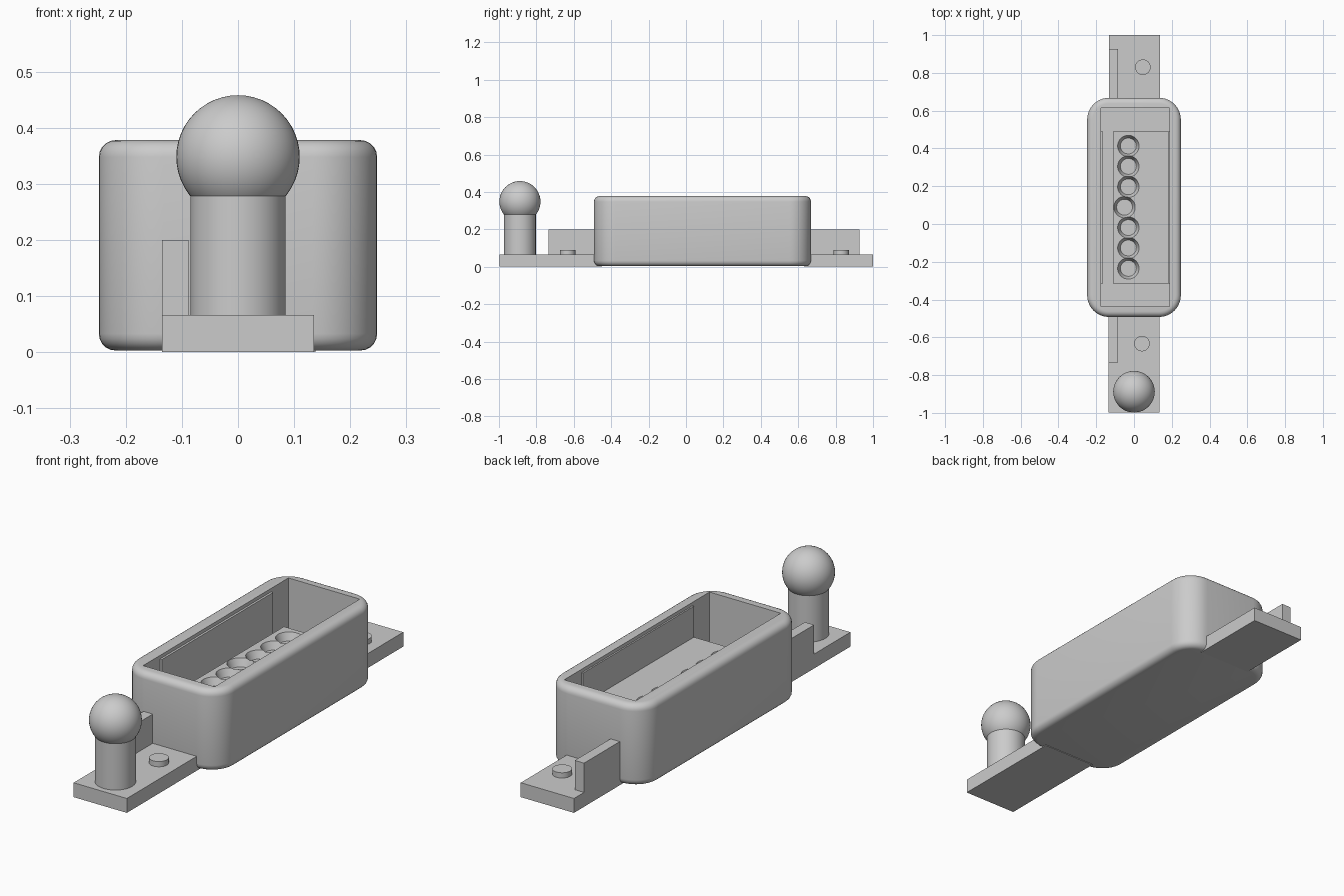
import bpy, bmesh
from mathutils import Matrix, Vector

cube = bpy.data.objects.get("Cube")
if cube:
    bpy.data.objects.remove(cube, do_unlink=True)

grey = bpy.data.materials.new("plain grey")
grey.use_nodes = True
grey.diffuse_color = (0.6, 0.6, 0.6, 1)
grey.node_tree.nodes["Principled BSDF"].inputs["Base Color"].default_value = (0.6, 0.6, 0.6, 1)


def finish(name, bm, smooth=False):
    mesh = bpy.data.meshes.new(name)
    bmesh.ops.recalc_face_normals(bm, faces=bm.faces)
    bm.to_mesh(mesh)
    bm.free()
    mesh.materials.append(grey)
    ob = bpy.data.objects.new(name, mesh)
    bpy.context.collection.objects.link(ob)
    if smooth:
        shade(ob)
    return ob


def shade(ob):
    bpy.ops.object.select_all(action="DESELECT")
    ob.select_set(True)
    bpy.context.view_layer.objects.active = ob
    bpy.ops.object.shade_smooth_by_angle(angle=0.6)


def box_mesh(x, y, z):
    """Box from (min, max) ranges."""
    bm = bmesh.new()
    size = Vector((x[1] - x[0], y[1] - y[0], z[1] - z[0]))
    mid = Vector((sum(x), sum(y), sum(z))) / 2
    bmesh.ops.create_cube(bm, size=1, matrix=Matrix.Translation(mid) @ Matrix.Diagonal(size).to_4x4())
    return bm


def box(name, x, y, z):
    return finish(name, box_mesh(x, y, z))


def cylinder(name, x, y, z, r_low, r_high):
    bm = bmesh.new()
    bmesh.ops.create_cone(bm, cap_ends=True, segments=48, radius1=r_low, radius2=r_high,
                          depth=z[1] - z[0], matrix=Matrix.Translation((x, y, sum(z) / 2)))
    return finish(name, bm, True)


def cut(target, cutter):
    mod = target.modifiers.new("cut", "BOOLEAN")
    mod.operation = "DIFFERENCE"
    mod.solver = "EXACT"
    mod.object = cutter
    bpy.context.view_layer.objects.active = target
    bpy.ops.object.modifier_apply(modifier=mod.name)
    bpy.data.objects.remove(cutter, do_unlink=True)


# Rounded housing: round the upright corners, then the top and bottom rims
bm = box_mesh((-0.248, 0.248), (-0.492, 0.668), (0.003, 0.378))
upright = [e for e in bm.edges if abs(e.verts[0].co.z - e.verts[1].co.z) > 0.1]
bmesh.ops.bevel(bm, geom=upright, offset=0.115, segments=10, profile=0.5, affect="EDGES")
rims = [e for e in bm.edges if abs(e.verts[0].co.z - e.verts[1].co.z) < 0.001]
bmesh.ops.bevel(bm, geom=rims, offset=0.03, segments=5, profile=0.5, affect="EDGES")
housing = finish("housing", bm)

# Cavity: rim opening, deep end pockets, raised middle floor and side trench
deep, floor = 0.06, 0.22
opening = (-0.175, 0.187)
cut(housing, box("rim_cutter", opening, (-0.437, 0.615), (0.362, 0.5)))
for span in ((-0.437, -0.315), (0.49, 0.615)):
    cut(housing, box("pocket_cutter", opening, span, (deep, 0.5)))
cut(housing, box("middle_cutter", (-0.165, 0.18), (-0.35, 0.52), (floor, 0.5)))
cut(housing, box("trench_cutter", (-0.165, -0.11), (-0.35, 0.52), (deep, 0.5)))

# Row of tapered cups, the middle one slightly offset
for i in range(7):
    x = -0.05 if i == 3 else -0.03
    cut(housing, cylinder("cup_cutter", x, -0.235 + i * 0.108, (floor - 0.035, floor + 0.001), 0.042, 0.057))
shade(housing)

# End tabs, each with an upright fin and a small button
box("front_tab", (-0.135, 0.135), (-0.998, -0.45), (0, 0.066))
box("back_tab", (-0.132, 0.138), (0.63, 1), (0, 0.066))
box("front_fin", (-0.135, -0.088), (-0.735, -0.46), (0.05, 0.2))
box("back_fin", (-0.132, -0.085), (0.64, 0.927), (0.05, 0.2))
cylinder("front_button", 0.042, -0.633, (0.05, 0.09), 0.041, 0.041)
cylinder("back_button", 0.047, 0.83, (0.05, 0.09), 0.041, 0.041)

# Knob: post with a ball on top
cylinder("knob_post", 0, -0.888, (0.05, 0.3), 0.085, 0.085)
bm = bmesh.new()
bmesh.ops.create_uvsphere(bm, u_segments=48, v_segments=24, radius=0.11,
                          matrix=Matrix.Translation((0, -0.888, 0.348)))
finish("knob_ball", bm, True)
